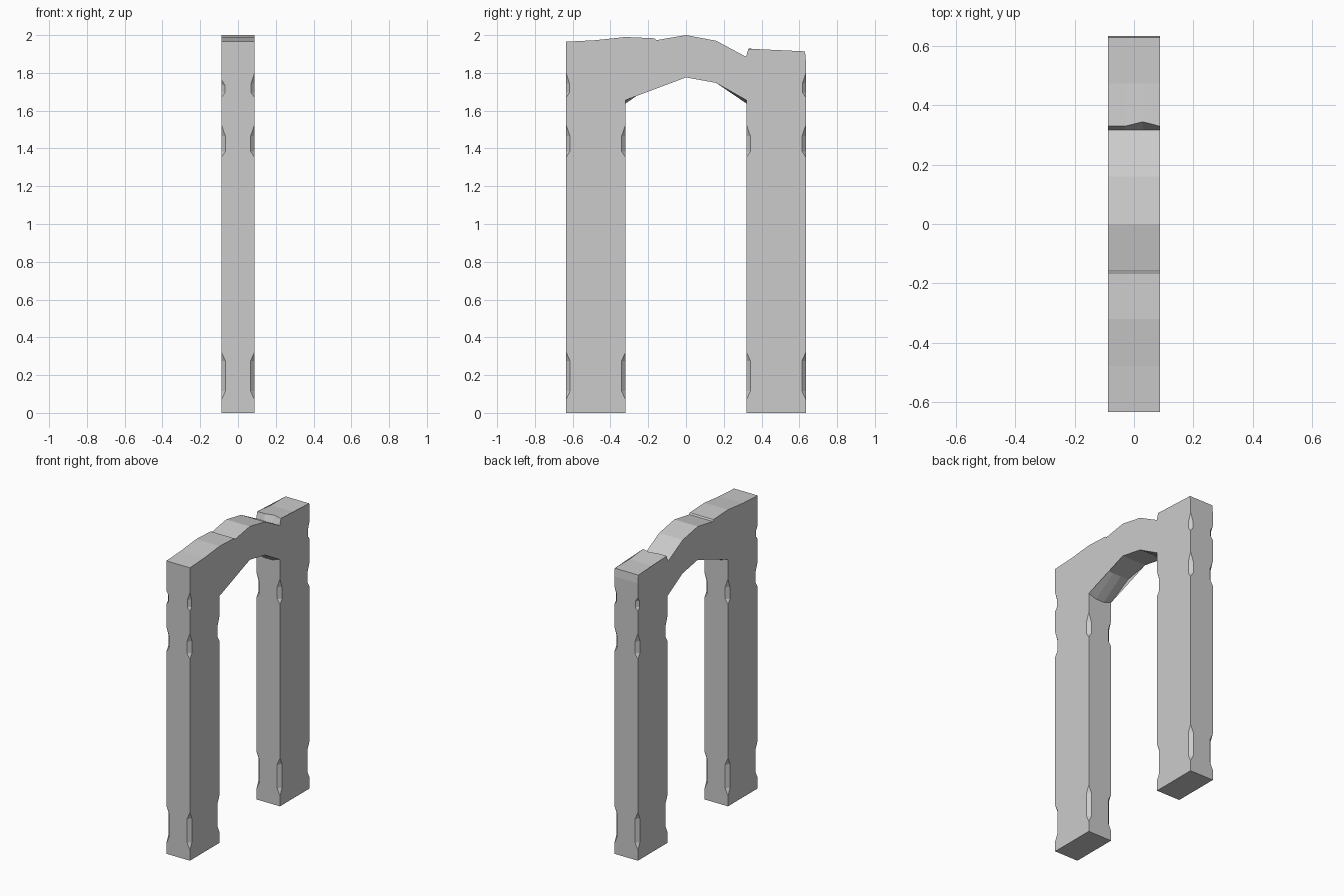
import bpy, bmesh

if "Cube" in bpy.data.objects:
    bpy.data.objects.remove(bpy.data.objects["Cube"])

HX = 0.0875          # half thickness
Y_OUT, Y_IN = 0.635, 0.32


def make_object(name, bm):
    bmesh.ops.recalc_face_normals(bm, faces=bm.faces[:])
    mesh = bpy.data.meshes.new(name)
    bm.to_mesh(mesh)
    bm.free()
    obj = bpy.data.objects.new(name, mesh)
    bpy.context.collection.objects.link(obj)
    return obj


def profile(spring_z, step_y):
    # arch outline (y, z): left foot, worn top, right foot, soffit
    return [(-Y_OUT, 0), (-Y_OUT, 1.965), (-0.48, 1.973), (-0.32, 1.99),
            (-0.165, 1.983), (-0.158, 1.973), (0, 2.0), (0.16, 1.97),
            (0.318, 1.885), (step_y, 1.928), (0.475, 1.914), (0.63, 1.914),
            (Y_OUT, 1.86), (Y_OUT, 0), (Y_IN, 0), (Y_IN, spring_z),
            (0.16, 1.747), (0, 1.776), (-0.16, 1.747), (-Y_IN, spring_z), (-Y_IN, 0)]


# Arch body: four slices through the thickness, chipped step and sagging springers
slices = [(-HX, 1.656, 0.33), (-0.03, 1.638, 0.33), (0.03, 1.638, 0.345), (HX, 1.656, 0.33)]
bm = bmesh.new()
rings = [[bm.verts.new((x, y, z)) for y, z in profile(sz, sy)] for x, sz, sy in slices]
for a, b in zip(rings, rings[1:]):
    for i in range(len(a)):
        j = (i + 1) % len(a)
        bm.faces.new((a[i], a[j], b[j], b[i]))
bm.faces.new(rings[0])
bm.faces.new(rings[-1])
bmesh.ops.triangulate(bm, faces=[f for f in bm.faces if len(f.verts) > 4])
arch = make_object("stone_arch", bm)


def add_chip(bm, x, y, z0, z1, z2, z3, d=0.021):
    # pointed diamond bar that chamfers a corner at (x, y)
    lo, hi = bm.verts.new((x, y, z0)), bm.verts.new((x, y, z3))
    dirs = [(d, 0), (0, d), (-d, 0), (0, -d)]
    r1 = [bm.verts.new((x + dx, y + dy, z1)) for dx, dy in dirs]
    r2 = [bm.verts.new((x + dx, y + dy, z2)) for dx, dy in dirs]
    for i in range(4):
        j = (i + 1) % 4
        bm.faces.new((lo, r1[j], r1[i]))
        bm.faces.new((r1[i], r1[j], r2[j], r2[i]))
        bm.faces.new((hi, r2[i], r2[j]))


# Worn chips along the vertical leg edges
bm = bmesh.new()
for sx in (-1, 1):
    for y in (-Y_OUT, -Y_IN, Y_IN, Y_OUT):
        add_chip(bm, sx * HX, y, 0.07, 0.115, 0.275, 0.322)
        add_chip(bm, sx * HX, y, 1.353, 1.385, 1.465, 1.525)
        if abs(y) == Y_OUT:
            z2, z3 = (1.735, 1.765) if sx < 0 else (1.745, 1.80)
            add_chip(bm, sx * HX, y, 1.67, 1.695, z2, z3, 0.018)
chips = make_object("edge_chip_cutter", bm)
chips.hide_render = True

# Cut the chips, then drop the cutter
mod = arch.modifiers.new("chips", 'BOOLEAN')
mod.operation = 'DIFFERENCE'
mod.solver = 'EXACT'
mod.object = chips
bpy.context.view_layer.objects.active = arch
arch.select_set(True)
bpy.ops.object.modifier_apply(modifier=mod.name)
bpy.data.objects.remove(chips)
